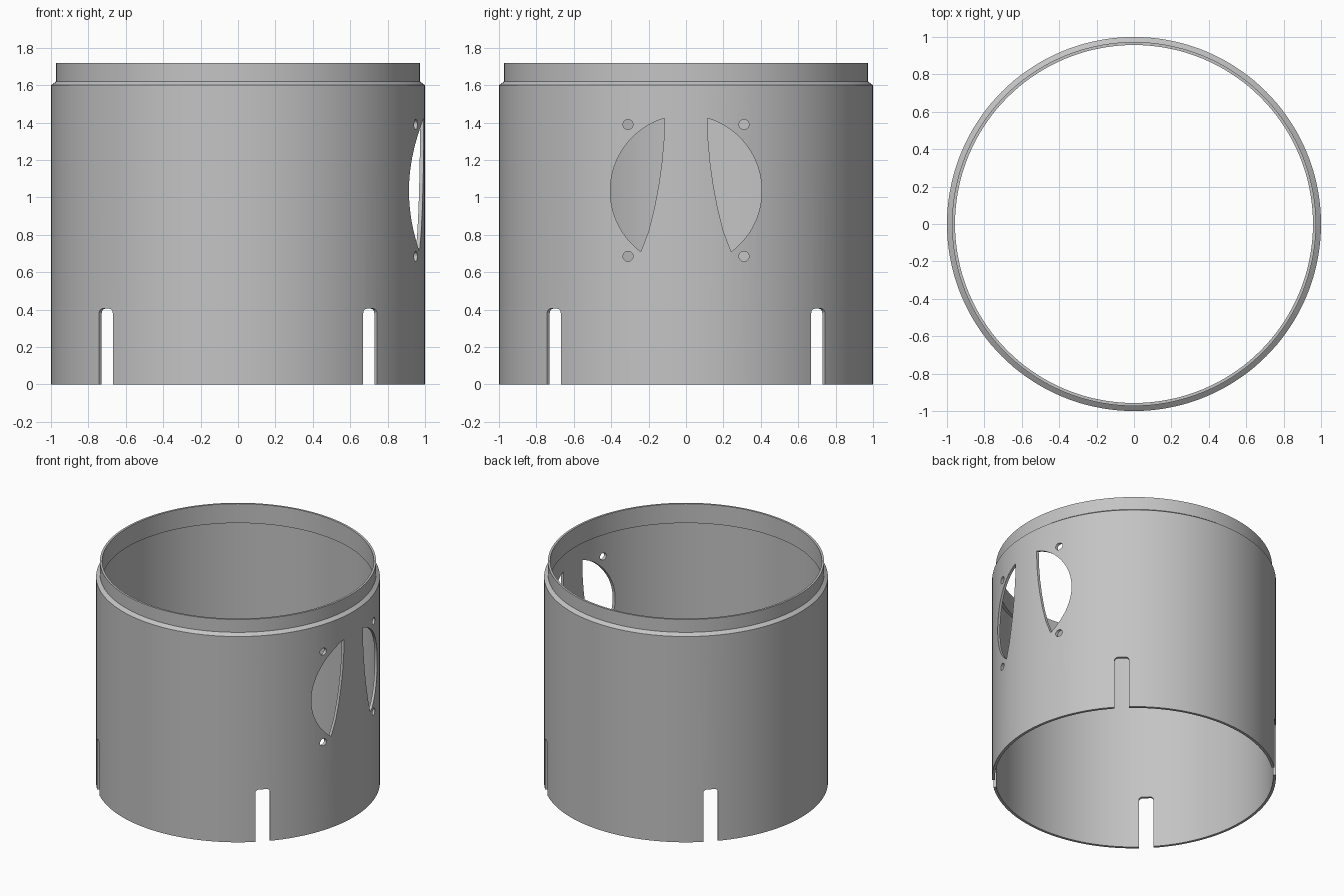
import bpy, bmesh, math
from mathutils import Matrix, Vector

if "Cube" in bpy.data.objects:
    bpy.data.objects.remove(bpy.data.objects["Cube"], do_unlink=True)

SEGMENTS = 144
HOLE_Z, HOLE_R = 1.035, 0.405

grey = bpy.data.materials.new("plain_grey")
grey.use_nodes = True
colour = (0.55, 0.55, 0.55, 1)
grey.diffuse_color = colour
grey.node_tree.nodes["Principled BSDF"].inputs["Base Color"].default_value = colour


def make_object(name, bm):
    bmesh.ops.recalc_face_normals(bm, faces=bm.faces)
    mesh = bpy.data.meshes.new(name)
    bm.to_mesh(mesh)
    bm.free()
    mesh.materials.append(grey)
    obj = bpy.data.objects.new(name, mesh)
    bpy.context.collection.objects.link(obj)
    return obj


def lathe(name, profile):
    """Turn a closed (radius, height) profile around z."""
    bm = bmesh.new()
    rings = []
    for i in range(SEGMENTS):
        a = math.tau * i / SEGMENTS
        rings.append([bm.verts.new((r * math.cos(a), r * math.sin(a), z)) for r, z in profile])
    n = len(profile)
    for i in range(SEGMENTS):
        here, there = rings[i], rings[(i + 1) % SEGMENTS]
        for j in range(n):
            k = (j + 1) % n
            bm.faces.new((here[j], there[j], there[k], here[k]))
    return make_object(name, bm)


def punch(bm, outline, angle=0):
    """Add a prism with a (sideways, height) outline that crosses one wall."""
    turn = Matrix.Rotation(angle, 3, 'Z')
    face = bm.faces.new([bm.verts.new(turn @ Vector((0.7, s, z))) for s, z in outline])
    ext = bmesh.ops.extrude_face_region(bm, geom=[face])
    moved = [v for v in ext["geom"] if isinstance(v, bmesh.types.BMVert)]
    bmesh.ops.translate(bm, verts=moved, vec=turn @ Vector((0.5, 0, 0)))


def arc(cx, cz, r, start, end, steps):
    return [(cx + r * math.cos(start + (end - start) * i / steps),
             cz + r * math.sin(start + (end - start) * i / steps)) for i in range(steps + 1)]


# Thin sleeve with a chamfered shoulder and a narrower lip
sleeve = lathe("sleeve", [(0.98, 0), (1, 0), (1, 1.6), (0.973, 1.62), (0.973, 1.72),
                          (0.957, 1.72), (0.957, 1.57), (0.98, 1.57)])

cuts = bmesh.new()

# Four round-cornered slots at the bottom edge
half, top, corner = 0.052, 0.405, 0.025
slot = [(-half, -0.1), (half, -0.1)]
slot += arc(half - corner, top - corner, corner, 0, math.pi / 2, 5)
slot += arc(corner - half, top - corner, corner, math.pi / 2, math.pi, 5)
for i in range(4):
    punch(cuts, slot, math.pi / 4 + i * math.pi / 2)

# Round window, leaving a flared strip down its middle
low = math.asin(-0.325 / HOLE_R)
high = math.acos(0.115 / HOLE_R)
strip_edge = [(0.119, 1.3), (0.13, 1.18), (0.147, 1.06), (0.17, 0.94), (0.2, 0.82)]
window = arc(0, HOLE_Z, HOLE_R, low, high, 40) + strip_edge
for side in (1, -1):
    punch(cuts, [(side * s, z) for s, z in window])
    # Screw holes above and below the window
    for z in (1.39, 0.685):
        punch(cuts, arc(side * 0.31, z, 0.027, 0, math.tau * 23 / 24, 23))

cutter = make_object("cutter", cuts)
cutter.hide_render = True

# Cut the openings, then drop the cutter
bpy.context.view_layer.objects.active = sleeve
sleeve.select_set(True)
boolean = sleeve.modifiers.new("openings", 'BOOLEAN')
boolean.operation = 'DIFFERENCE'
boolean.solver = 'EXACT'
boolean.object = cutter
bpy.ops.object.modifier_apply(modifier=boolean.name)
bpy.data.objects.remove(cutter, do_unlink=True)

bpy.ops.object.shade_smooth_by_angle(angle=math.radians(30))
